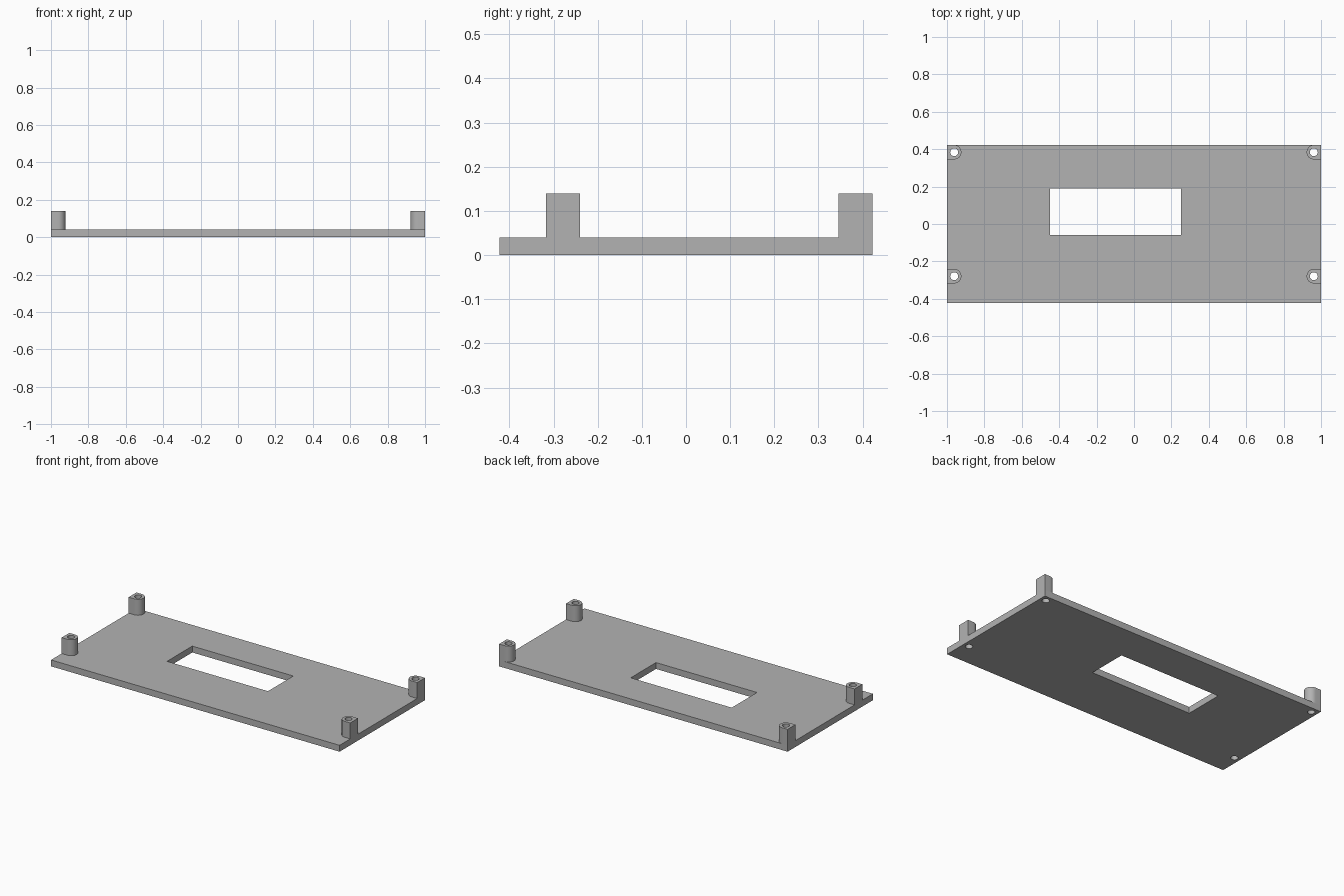
import bpy, bmesh
from math import sin, cos, pi

cube = bpy.data.objects.get("Cube")
if cube:
    bpy.data.objects.remove(cube, do_unlink=True)

HALF_X, HALF_Y = 1.0, 0.4225
PLATE_TOP, POST_TOP = 0.04, 0.14
POST_R, HOLE_R = 0.0385, 0.021
POST_X = HALF_X - POST_R
POST_ROWS = {"front": -0.279, "back": HALF_Y - POST_R}

grey = bpy.data.materials.new("plain grey")
grey.use_nodes = True
colour = (0.45, 0.45, 0.45, 1)
grey.diffuse_color = colour
grey.node_tree.nodes["Principled BSDF"].inputs["Base Color"].default_value = colour


def prism(name, outline, z0, z1):
    """Extrude a flat outline from z0 to z1."""
    bm = bmesh.new()
    base = bm.faces.new([bm.verts.new((x, y, z0)) for x, y in outline])
    top = bmesh.ops.extrude_face_region(bm, geom=[base], use_keep_orig=True)["geom"]
    bmesh.ops.translate(bm, vec=(0, 0, z1 - z0),
                        verts=[v for v in top if isinstance(v, bmesh.types.BMVert)])
    bmesh.ops.recalc_face_normals(bm, faces=bm.faces)
    mesh = bpy.data.meshes.new(name)
    bm.to_mesh(mesh)
    bm.free()
    mesh.materials.append(grey)
    obj = bpy.data.objects.new(name, mesh)
    bpy.context.collection.objects.link(obj)
    return obj


def rect(x0, x1, y0, y1):
    return [(x0, y0), (x1, y0), (x1, y1), (x0, y1)]


def arc(cx, cy, r, start, end, steps):
    return [(cx + r * cos(start + (end - start) * i / steps),
             cy + r * sin(start + (end - start) * i / steps)) for i in range(steps + 1)]


def cut(obj, cutters):
    """Subtract the cutters, bake the result and remove the cutters."""
    for c in cutters:
        mod = obj.modifiers.new("cut", 'BOOLEAN')
        mod.operation, mod.solver, mod.object = 'DIFFERENCE', 'EXACT', c
    graph = bpy.context.evaluated_depsgraph_get()
    mesh = bpy.data.meshes.new_from_object(obj.evaluated_get(graph))
    obj.modifiers.clear()
    obj.data = mesh
    for c in cutters:
        bpy.data.objects.remove(c, do_unlink=True)


def drill(x, y):
    hole = prism("drill", arc(x, y, HOLE_R, 0, 2 * pi, 32)[:-1], -0.1, 0.3)
    hole.hide_render = True
    return hole


# Base plate with rectangular window and screw holes
plate = prism("base_plate", rect(-HALF_X, HALF_X, -HALF_Y, HALF_Y), 0, PLATE_TOP)
window = prism("window_cutter", rect(-0.45, 0.25, -0.06, 0.19), -0.1, 0.3)
cut(plate, [window] + [drill(s * POST_X, y) for s in (-1, 1) for y in POST_ROWS.values()])
parts = [plate]

# Hollow standoffs: flat on the outer side, rounded toward the middle
for side, s in (("right", -1), ("left", 1)):
    for row, y in POST_ROWS.items():
        outline = [(s * HALF_X, y - POST_R)]
        outline += [(s * px, py) for px, py in arc(POST_X, y, POST_R, 1.5 * pi, 0.5 * pi, 16)]
        outline.append((s * HALF_X, y + POST_R))
        post = prism(f"{row}_{side}_standoff", outline, PLATE_TOP, POST_TOP)
        cut(post, [drill(s * POST_X, y)])
        parts.append(post)

# Smooth the round walls, keep the edges sharp
bpy.ops.object.select_all(action='DESELECT')
for obj in parts:
    obj.select_set(True)
bpy.context.view_layer.objects.active = plate
bpy.ops.object.shade_smooth_by_angle(angle=pi / 6)
